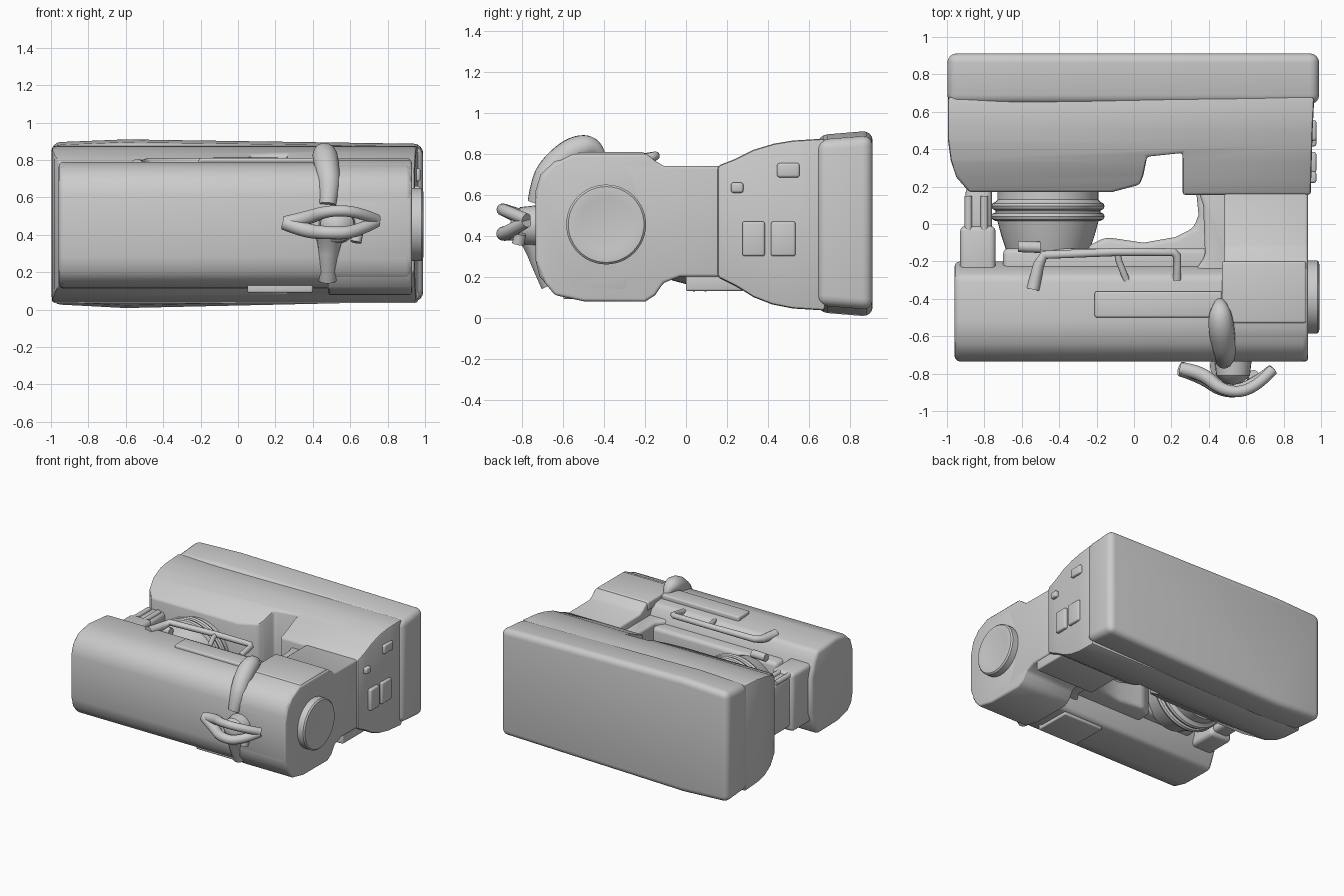
import bpy, bmesh, math
from mathutils import Vector, Matrix


def activate(ob):
    bpy.ops.object.select_all(action='DESELECT')
    ob.select_set(True)
    bpy.context.view_layer.objects.active = ob


def finish(ob, bevel=0.0, segs=3, cutter=None, op='DIFFERENCE', smooth=35):
    if cutter:
        m = ob.modifiers.new("cut", 'BOOLEAN')
        m.object, m.operation, m.solver = cutter, op, 'EXACT'
    if bevel:
        b = ob.modifiers.new("bevel", 'BEVEL')
        b.width, b.segments, b.limit_method, b.angle_limit = bevel, segs, 'ANGLE', math.radians(35)
    activate(ob)
    bpy.ops.object.convert(target='MESH')
    if cutter:
        bpy.data.objects.remove(cutter)
    activate(ob)
    bpy.ops.object.shade_smooth_by_angle(angle=math.radians(smooth))
    return ob


def prism(name, pts, axis, lo, hi):
    """Extrude a 2D outline: (y, z) along x, (x, z) along y or (x, y) along z."""
    bm = bmesh.new()
    def place(a, b, t):
        return {'x': (t, a, b), 'y': (a, t, b), 'z': (a, b, t)}[axis]
    face = bm.faces.new([bm.verts.new(place(a, b, lo)) for a, b in pts])
    ext = bmesh.ops.extrude_face_region(bm, geom=[face])
    verts = [v for v in ext['geom'] if isinstance(v, bmesh.types.BMVert)]
    bmesh.ops.translate(bm, verts=verts, vec=place(0, 0, hi - lo))
    bmesh.ops.recalc_face_normals(bm, faces=bm.faces)
    me = bpy.data.meshes.new(name)
    bm.to_mesh(me)
    ob = bpy.data.objects.new(name, me)
    bpy.context.collection.objects.link(ob)
    return ob


def box(name, x, y, z, bevel=0.02):
    pts = [(y[0], z[0]), (y[1], z[0]), (y[1], z[1]), (y[0], z[1])]
    return finish(prism(name, pts, 'x', *x), bevel)


def lathe(name, profile, origin, axis, steps=48):
    """Spin (radius, height) points about an axis through origin."""
    bm = bmesh.new()
    verts = [bm.verts.new((r, 0, h)) for r, h in profile]
    edges = [bm.edges.new(p) for p in zip(verts, verts[1:])]
    bmesh.ops.spin(bm, geom=verts + edges, cent=(0, 0, 0), axis=(0, 0, 1),
                   angle=math.tau, steps=steps, use_duplicate=False)
    bmesh.ops.remove_doubles(bm, verts=bm.verts, dist=1e-4)
    rot = Vector((0, 0, 1)).rotation_difference(Vector(axis)).to_matrix().to_4x4()
    bm.transform(Matrix.Translation(origin) @ rot)
    bmesh.ops.recalc_face_normals(bm, faces=bm.faces)
    me = bpy.data.meshes.new(name)
    bm.to_mesh(me)
    ob = bpy.data.objects.new(name, me)
    bpy.context.collection.objects.link(ob)
    return finish(ob)


def tube(name, pts, smooth=True):
    """Tapered rod through (x, y, z, radius) points."""
    cu = bpy.data.curves.new(name, 'CURVE')
    cu.dimensions, cu.bevel_depth, cu.bevel_resolution = '3D', 1.0, 5
    cu.use_fill_caps = True
    sp = cu.splines.new('NURBS' if smooth else 'POLY')
    sp.points.add(len(pts) - 1)
    for p, (x, y, z, r) in zip(sp.points, pts):
        p.co, p.radius = (x, y, z, 1), r
    if smooth:
        sp.use_endpoint_u, sp.order_u = True, 3
    ob = bpy.data.objects.new(name, cu)
    bpy.context.collection.objects.link(ob)
    return finish(ob, smooth=60)


# Flared base: side profile intersected with the plan outline and its notch
upper = prism("base_upper", [(0.15, 0.2), (0.25, 0.15), (0.33, 0.1), (0.42, 0.065), (0.52, 0.045),
                             (0.68, 0.035), (0.68, 0.875), (0.52, 0.865), (0.43, 0.85), (0.33, 0.82),
                             (0.24, 0.775), (0.15, 0.74)], 'x', -1.1, 1.1)
plan = prism("plan_cutter", [(-0.995, 0.7), (-0.995, 0.45), (-0.98, 0.34), (-0.95, 0.25), (-0.88, 0.17),
                             (-0.12, 0.17), (0.03, 0.21), (0.05, 0.26), (0.07, 0.36), (0.26, 0.38),
                             (0.26, 0.155), (0.945, 0.155), (0.955, 0.5), (0.965, 0.7)], 'z', -0.5, 1.5)
finish(upper, 0.015, 2, plan, 'INTERSECT')

# Bottom slab of the base, widening towards the back and with rounded corners
slab = prism("base_bottom", [(-0.998, 0.025), (-0.6, 0.004), (0.99, 0.04),
                             (0.99, 0.89), (-0.6, 0.914), (-0.998, 0.898)], 'y', 0.64, 0.912)
for v in slab.data.vertices:
    if v.co.y < 0.7:
        v.co.z = 0.455 + (v.co.z - 0.455) * 0.95
finish(slab, 0.05, 4)

# Pillar with its side silhouette
finish(prism("pillar", [(-0.735, 0.28), (-0.69, 0.17), (-0.64, 0.11), (-0.5, 0.08), (-0.2, 0.078),
                        (-0.15, 0.11), (-0.11, 0.17), (-0.03, 0.2), (0.2, 0.2), (0.2, 0.74),
                        (-0.11, 0.742), (-0.15, 0.765), (-0.19, 0.8), (-0.55, 0.8), (-0.65, 0.75),
                        (-0.71, 0.68), (-0.735, 0.58)], 'x', 0.48, 0.93), 0.015)
# Inner side of the pillar, curving into the arm
finish(prism("pillar_inner", [(0.6, 0.22), (0.33, 0.2), (0.345, 0.05), (0.32, -0.02), (0.22, -0.07),
                              (0.05, -0.1), (-0.15, -0.07), (-0.25, -0.12), (-0.25, -0.35), (0.6, -0.35)],
             'z', 0.24, 0.56), 0.03)
finish(prism("pillar_flange", [(0.6, 0.2), (0.34, 0.19), (0.37, 0.1), (0.38, -0.17), (0.34, -0.23),
                               (0.25, -0.28), (0.25, -0.4), (0.6, -0.4)], 'z', 0.2, 0.69), 0.02)
box("pillar_ledge", (0.4, 0.92), (0.0, 0.28), (0.13, 0.21), 0.01)

# Horizontal arm
finish(prism("arm", [(-0.735, 0.28), (-0.715, 0.2), (-0.665, 0.145), (-0.55, 0.115), (-0.28, 0.11),
                     (-0.24, 0.2), (-0.2, 0.3), (-0.2, 0.58), (-0.24, 0.7), (-0.28, 0.77),
                     (-0.52, 0.79), (-0.64, 0.765), (-0.71, 0.7), (-0.735, 0.62)],
             'x', -0.96, 0.93), 0.03)
box("arm_underside", (-0.7, 0.4), (-0.3, -0.13), (0.27, 0.66), 0.03)
box("arm_top_panel", (-0.21, 0.47), (-0.5, -0.36), (0.76, 0.81), 0.012)
box("arm_top_cap", (0.47, 0.92), (-0.53, -0.2), (0.74, 0.808), 0.012)
box("arm_back_strip", (0.05, 0.4), (-0.6, -0.3), (0.09, 0.15), 0.01)

# Hand wheel on the right end
lathe("hand_wheel", [(0, -0.04), (0.195, -0.04), (0.195, 0.05), (0.185, 0.06), (0.15, 0.062),
                     (0.13, 0.058), (0, 0.058)], (0.93, -0.39, 0.455), (1, 0, 0))

# Needle head on the left end
box("needle_head", (-0.93, -0.74), (-0.32, -0.01), (0.22, 0.68), 0.03)
box("needle_post", (-0.9, -0.76), (-0.1, 0.2), (0.25, 0.66), 0.03)
for x in (-0.885, -0.8):
    tube("needle_rod", [(x, -0.28, 0.66, 0.02), (x, 0.15, 0.66, 0.02)], smooth=False)

# Stacked rings between arm and bed
rings = [(0, -0.15), (0.22, -0.15), (0.25, -0.06), (0.27, 0.015)]
for h in (0.04, 0.095):
    rings += [(0.275 + 0.028 * math.cos(a), h + 0.024 * math.sin(a))
              for a in [math.radians(d) for d in (-80, -40, 0, 40, 80)]]
rings += [(0.27, 0.13), (0.27, 0.2), (0, 0.2)]
lathe("bed_rings", rings, (-0.46, 0.0, 0.43), (0, 1, 0))

# Carrying handle along the top of the arm
tube("handle", [(-0.54, -0.35, 0.77, 0.035), (-0.51, -0.22, 0.77, 0.03), (-0.48, -0.165, 0.785, 0.025),
                (-0.1, -0.15, 0.79, 0.022), (0.21, -0.15, 0.79, 0.022), (0.23, -0.17, 0.785, 0.022),
                (0.23, -0.3, 0.76, 0.022)], smooth=False)
tube("handle_stay", [(-0.09, -0.15, 0.785, 0.018), (-0.08, -0.2, 0.78, 0.018), (-0.04, -0.3, 0.76, 0.018)],
     smooth=False)
tube("handle_peg", [(-0.62, -0.12, 0.69, 0.03), (-0.5, -0.125, 0.69, 0.03)], smooth=False)

# Upper and lower lever blades on the front
tube("lever_upper", [(0.48, -0.73, 0.56, 0.045), (0.49, -0.7, 0.66, 0.06), (0.48, -0.65, 0.74, 0.065),
                     (0.465, -0.54, 0.825, 0.07), (0.46, -0.45, 0.835, 0.055), (0.46, -0.41, 0.79, 0.02)])
tube("lever_lower", [(0.49, -0.76, 0.44, 0.085), (0.49, -0.73, 0.36, 0.065), (0.48, -0.705, 0.26, 0.05),
                     (0.48, -0.66, 0.16, 0.05)])

# Front crank: hub, curved grip and knob
lathe("crank_hub", [(0, -0.03), (0.1, -0.03), (0.09, 0.06), (0.05, 0.1), (0, 0.11)],
      (0.53, -0.75, 0.45), (0, -1, 0), 24)
tube("crank_top", [(0.25, -0.775, 0.465, 0.035), (0.36, -0.79, 0.485, 0.04), (0.48, -0.9, 0.53, 0.03),
                   (0.64, -0.89, 0.525, 0.03), (0.74, -0.78, 0.48, 0.03)])
tube("crank_bottom", [(0.25, -0.775, 0.465, 0.04), (0.36, -0.81, 0.42, 0.04), (0.48, -0.9, 0.41, 0.035),
                      (0.62, -0.88, 0.41, 0.035), (0.74, -0.78, 0.47, 0.03)])
tube("crank_knob", [(0.64, -0.81, 0.41, 0.03), (0.63, -0.82, 0.36, 0.03)], smooth=False)

# Switches and sockets on the right face of the base
for y, z, w, h in [(0.25, 0.635, 0.06, 0.05), (0.5, 0.72, 0.11, 0.07),
                   (0.33, 0.385, 0.11, 0.17), (0.475, 0.385, 0.12, 0.17)]:
    box("side_switch", (0.92, 0.975), (y - w / 2, y + w / 2), (z - h / 2, z + h / 2), 0.012)
